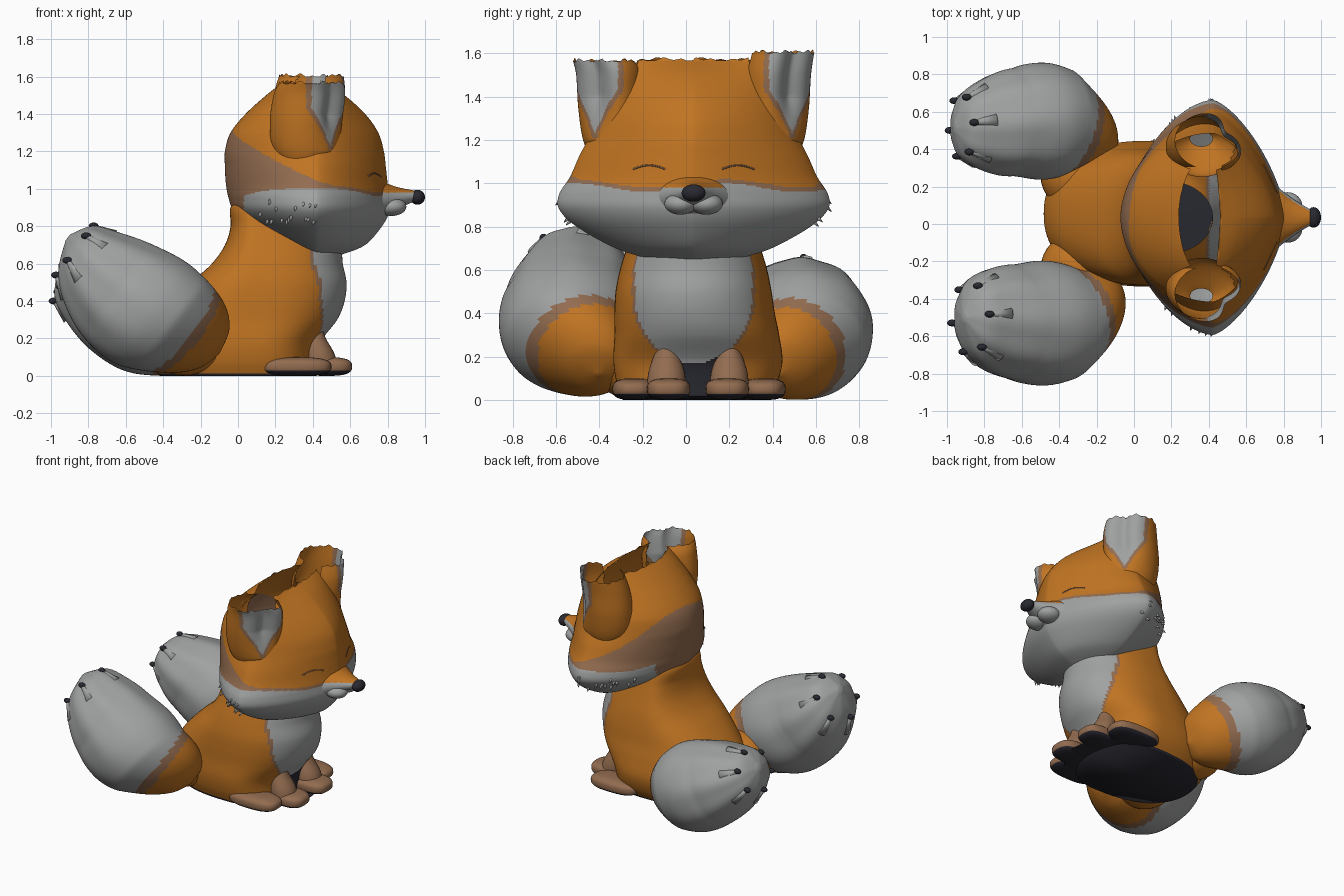
import bpy, bmesh, math, random
from mathutils import Vector
from mathutils.bvhtree import BVHTree

random.seed(4)
if "Cube" in bpy.data.objects:
    bpy.data.objects.remove(bpy.data.objects["Cube"])
MID = 0.035  # the figure's own centre line in y

def material(name, rgb):
    m = bpy.data.materials.new(name)
    m.use_nodes = True
    m.diffuse_color = (*rgb, 1)
    m.node_tree.nodes["Principled BSDF"].inputs["Base Color"].default_value = (*rgb, 1)
    return m

PALETTE = [material("orange_fur", (0.53, 0.175, 0.016)), material("pale_grey_fur", (0.35, 0.36, 0.355)),
           material("brown_fur", (0.29, 0.15, 0.08)), material("dark_charcoal", (0.021, 0.021, 0.03))]
ORANGE, GREY, BROWN, DARK = range(4)

def finish(name, bm, rule):
    """Turn a bmesh into a smooth object coloured by rule(face centre)."""
    bmesh.ops.recalc_face_normals(bm, faces=bm.faces)
    for f in bm.faces:
        f.smooth = True
        f.material_index = rule(f.calc_center_median())
    mesh = bpy.data.meshes.new(name)
    bm.to_mesh(mesh)
    bm.free()
    for m in PALETTE:
        mesh.materials.append(m)
    bpy.context.collection.objects.link(bpy.data.objects.new(name, mesh))

def spline(rows, steps):
    """Catmull-Rom interpolation of a table of rows."""
    out = []
    for i in range(len(rows) - 1):
        quad = [rows[max(i - 1, 0)], rows[i], rows[i + 1], rows[min(i + 2, len(rows) - 1)]]
        for t in (k / steps for k in range(steps)):
            out.append([b + 0.5 * t * (c - a + t * (2*a - 5*b + 4*c - d + t * (3*(b - c) + d - a)))
                        for a, b, c, d in zip(*quad)])
    return out + [list(rows[-1])]

def loft(rows, section, steps=12, sides=128, caps=(False, False)):
    bm = bmesh.new()
    rings = [[bm.verts.new(section(row, math.tau * k / sides)) for k in range(sides)]
             for row in spline(rows, steps)]
    for lo, hi in zip(rings, rings[1:]):
        for k in range(sides):
            bm.faces.new((lo[k - 1], lo[k], hi[k], hi[k - 1]))
    for ring, cap in zip((rings[0], rings[-1]), caps):
        if cap:
            bm.faces.new(ring)
    return bm, rings

def power(v, e):
    return math.copysign(abs(v) ** e, v)

def carve(bm, test):
    bmesh.ops.delete(bm, geom=[f for f in bm.faces if test(f.calc_center_median())], context='FACES')

def inside_body(c):
    return ((c.x - 0.1) / 0.31) ** 2 + ((c.y - MID) / 0.32) ** 2 < 1

def ragged(ring):
    for k, v in enumerate(ring):
        v.co.z += 0.006 * (math.sin(k * 0.35) + math.sin(k * 0.83))

def blob(name, centre, size, rule, boxy=1.0, hollow=False):
    bm = bmesh.new()
    bmesh.ops.create_uvsphere(bm, u_segments=32, v_segments=20, radius=1)
    for v in bm.verts:
        v.co = Vector(centre) + Vector(size) * Vector([power(n, boxy) for n in v.co])
    if hollow:
        carve(bm, inside_body)
    finish(name, bm, rule)

def spike(name, base, direction, radius):
    bm = bmesh.new()
    bmesh.ops.create_cone(bm, segments=10, radius1=radius, radius2=radius * 0.15,
                          depth=direction.length, cap_ends=True)
    for v in bm.verts:
        v.co = direction.to_track_quat('Z', 'Y') @ v.co + base + direction / 2
    finish(name, bm, lambda c: GREY)

# Body: rows of height, back, front, half width, centre
def body_section(row, a):
    z, back, front, half, centre = row
    c = math.cos(a)
    x = 0.1 + (front - 0.1 if c > 0 else 0.1 - back) * power(c, 0.8)
    return x, centre + half * power(math.sin(a), 1 if c > 0 else 0.9), z

def body_colour(c):
    width = 0.27 * math.sqrt(max(0, 1 - (max(0, 0.48 - c.z) / 0.31) ** 2))
    off = abs(c.y - MID)
    if c.x > 0.4 and c.z > 0.17 and off < width:
        return GREY
    if c.z < 0.015 or (c.x > 0.3 and off < 0.12 and c.z < 0.22):
        return DARK
    return BROWN if c.x > 0.385 and off < width + 0.015 else ORANGE

body, rings = loft([(0, -0.42, 0.42, 0.33, 0.04), (0.08, -0.47, 0.42, 0.37, 0.05), (0.18, -0.48, 0.44, 0.39, 0.055),
                    (0.3, -0.43, 0.53, 0.38, 0.05), (0.4, -0.35, 0.57, 0.37, 0.04), (0.5, -0.25, 0.58, 0.36, MID),
                    (0.6, -0.14, 0.56, 0.34, MID), (0.7, -0.07, 0.55, 0.31, MID), (0.8, -0.04, 0.5, 0.28, MID),
                    (0.9, -0.04, 0.45, 0.25, MID), (0.97, 0.02, 0.42, 0.2, MID)], body_section, caps=(True, False))
finish("body", body, body_colour)

# Head: rows of height, back, front, half width; an open hollow shell
def head_section(row, a):
    z, back, front, half = row
    c = math.cos(a)
    e = 1.38 if c > 0 else 1.2 - 0.2 * min(1, max(0, (z - 1) / 0.3))
    return 0.42 + (front - 0.42 if c > 0 else 0.42 - back) * power(c, e), MID + half * power(math.sin(a), e), z

def head_colour(c):
    edge = 0.98 + 0.02 * math.sin(c.y * 9)
    if c.z < edge:
        return GREY if c.x > 0.03 else BROWN
    return BROWN if c.z < edge + 0.02 + 0.32 * max(0, (0.52 - c.x) / 0.55) ** 1.5 else ORANGE

head, rings = loft([(0.65, 0.38, 0.56, 0.2), (0.7, 0.26, 0.68, 0.36), (0.8, 0.08, 0.77, 0.54),
                    (0.88, -0.02, 0.81, 0.62), (0.95, -0.05, 0.81, 0.62), (1.03, -0.065, 0.8, 0.57),
                    (1.12, -0.07, 0.79, 0.53), (1.2, -0.07, 0.78, 0.49), (1.3, -0.04, 0.75, 0.45),
                    (1.4, 0.04, 0.68, 0.41), (1.5, 0.15, 0.57, 0.37), (1.57, 0.24, 0.46, 0.34)],
                   head_section, sides=160)
ragged(rings[-1])
surface = BVHTree.FromBMesh(head)
carve(head, lambda c: c.z < 0.9 and ((c.x - 0.23) / 0.26) ** 2 + ((c.y - MID) / 0.27) ** 2 < 1)
carve(head, lambda c: c.z > 1.3 and ((c.x - 0.37) / 0.17) ** 2 + ((abs(c.y - MID) - 0.385) / 0.14) ** 2 < 1)
finish("head_shell", head, head_colour)

# Ears: hollow columns with a pale dished front
AIM = math.radians(34)
for side, label in ((-1, "right"), (1, "left")):
    def ear_section(row, a):
        z, cx, cy, rx, ry = row
        off = (a - AIM + math.pi) % math.tau - math.pi
        r = 1 - 0.4 * math.exp(-(off / 0.6) ** 2) * min(1, max(0, (z - 1.2) / 0.2))
        return cx + rx * r * math.cos(a), MID + side * (cy + ry * r * math.sin(a)), z
    def ear_colour(c):
        off = abs(math.atan2((side * (c.y - MID) - 0.39) / 0.15, (c.x - 0.37) / 0.19) - AIM)
        spread = 0.85 * min(1, max(0, (c.z - 1.23) / 0.2))
        return GREY if off < spread else BROWN if off < spread + 0.16 and c.z > 1.21 else ORANGE
    ear, rings = loft([(1.08, 0.36, 0.42, 0.06, 0.04), (1.2, 0.36, 0.37, 0.17, 0.14),
                       (1.35, 0.37, 0.38, 0.2, 0.155), (1.5, 0.39, 0.39, 0.2, 0.155),
                       (1.585 + 0.02 * side, 0.4, 0.41, 0.18, 0.15)], ear_section, steps=14)
    ragged(rings[-1])
    carve(ear, lambda c: c.z > 1.25 and abs(c.y - MID) < 0.27 and c.x < 0.47)
    finish(label + "_ear", ear, ear_colour)

# Muzzle, whisker pads and nose
muzzle, rings = loft([(0.66, 0.91, 0.15, 0.26), (0.76, 0.935, 0.105, 0.17), (0.85, 0.95, 0.06, 0.1),
                      (0.93, 0.96, 0.033, 0.05), (0.97, 0.965, 0.02, 0.03)],
                     lambda r, a: (r[0], MID + r[3] * math.cos(a), r[1] + r[2] * math.sin(a)), caps=(False, True))
finish("muzzle", muzzle, lambda c: ORANGE if c.z > 0.98 and abs(c.y - MID) < 0.15 else GREY)
for side in (-1, 1):
    blob("whisker_pad", (0.82, MID + side * 0.06, 0.905), (0.08, 0.075, 0.05), lambda c: GREY)
blob("nose", (0.96, MID, 0.955), (0.04, 0.055, 0.04), lambda c: DARK)

# Closed eyes laid on the face, and cheek fur
for side in (-1, 1):
    curve = bpy.data.curves.new("closed_eyelid", 'CURVE')
    curve.dimensions, curve.bevel_depth = '3D', 0.004
    lid = curve.splines.new('POLY')
    lid.points.add(10)
    for k, p in enumerate(lid.points):
        start = Vector((2, MID + side * (0.13 + 0.015 * k), 1.065 + 0.018 * math.sin(math.pi * k / 10)))
        p.co = (*surface.ray_cast(start, Vector((-1, 0, 0)))[0], 1)
    curve.materials.append(PALETTE[BROWN])
    bpy.context.collection.objects.link(bpy.data.objects.new("closed_eyelid", curve))
    for k in range(16):
        start = Vector((random.uniform(0.1, 0.45), side * 2, random.uniform(0.82, 0.95)))
        hit = surface.ray_cast(start, Vector((0, -side, 0)))[0]
        if hit:
            spike("cheek_tuft", hit - Vector((0, side * 0.015, 0)), Vector((-0.01, side * 0.025, -0.025)), 0.012)

# Two bushy tails with haunches joining them to the body: rows of x, height, radius
TAILS = {
    "right": (-0.53, [(-0.1, 0.12, 0.01), (-0.13, 0.15, 0.14), (-0.24, 0.215, 0.25), (-0.45, 0.325, 0.33),
                      (-0.64, 0.45, 0.31), (-0.79, 0.58, 0.235), (-0.87, 0.68, 0.15), (-0.91, 0.74, 0.02)]),
    "left": (0.55, [(-0.11, 0.12, 0.01), (-0.15, 0.15, 0.14), (-0.26, 0.205, 0.23), (-0.46, 0.3, 0.31),
                    (-0.66, 0.39, 0.285), (-0.82, 0.47, 0.21), (-0.92, 0.53, 0.13), (-0.96, 0.56, 0.02)])}
for label, (cy, rows) in TAILS.items():
    side = math.copysign(1, cy)
    root = Vector((rows[0][0], 0, rows[0][1]))
    axis = (Vector((rows[-1][0], 0, rows[-1][1])) - root).normalized()
    up = Vector((axis.z, 0, -axis.x))
    def tail_section(row, a, inset=0):
        x, z, r = row
        r = (r - inset) * (1 + 0.015 * math.sin(9 * a) * min(1, max(0, -x - 0.4) * 3))
        lean = 0.1 * max(0, -x - 0.6) + 0.5 * max(0, x + 0.35)
        y = cy - side * lean + r * (1 + 0.8 * max(0, -x - 0.65)) * math.cos(a)
        return Vector((x, y, 0)) + Vector((up.x * r * math.sin(a), 0, max(z + up.z * r * math.sin(a), 0.002)))
    def tail_colour(c):
        s = (c - root).dot(axis) - 0.3 * (0.86 - abs(c.y))
        return ORANGE if s < 0.08 else BROWN if s < 0.14 else GREY
    tail, rings = loft(rows, tail_section, caps=(True, True))
    finish(label + "_tail", tail, tail_colour)
    blob(label + "_haunch", (-0.29, side * 0.25 + 0.01, 0.18), (0.21, 0.2, 0.178), lambda c: ORANGE)
    # pointed tufts with dark ends around the tip
    for k in range(6):
        base = tail_section(rows[5], math.tau * k / 6 + 0.4, 0.035)
        way = (tail_section(rows[6], math.tau * k / 6 + 0.4) - base) * 0.7 + axis * 0.04
        spike("tail_tuft", base, way, 0.045)
        blob("tail_tuft_end", base + way * 0.95, (0.026, 0.018, 0.018), lambda c: DARK)

# Legs, paws and dark sole
for y in (-0.09, 0.2):
    leg, rings = loft([(0.03, 0.45, 0.09), (0.12, 0.43, 0.085), (0.2, 0.41, 0.06), (0.26, 0.42, 0.03)],
                      lambda r, a: (r[1] + r[2] * math.cos(a), y + r[2] * math.sin(a), r[0]), sides=32)
    carve(leg, inside_body)
    finish("front_leg", leg, lambda c: BROWN)
PAWS = {"front_paw": ((-0.08, 0.19), 0.475, 0.135, 0.1), "rear_paw": ((-0.24, 0.36), 0.31, 0.19, 0.1)}
for name, (places, x, length, width) in PAWS.items():
    for y in places:
        blob(name, (x, y, 0.05), (length, width, 0.05), lambda c: BROWN if c.z > 0.028 else DARK, 0.7, True)
blob("sole", (0.18, MID, 0.012), (0.37, 0.33, 0.012), lambda c: DARK)
